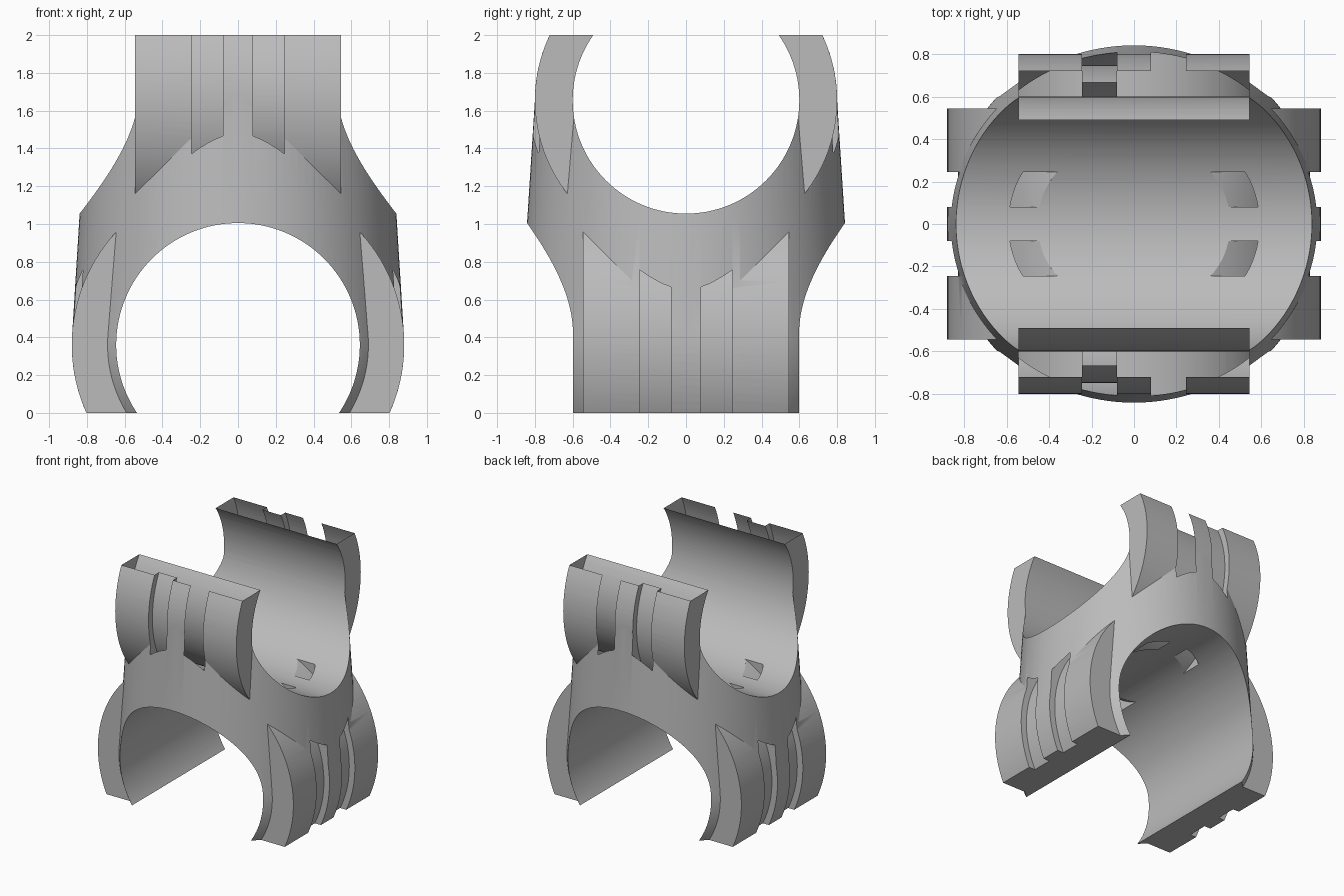
import bpy, bmesh, math
from mathutils import Matrix

cube = bpy.data.objects.get("Cube")
if cube:
    bpy.data.objects.remove(cube)

# Upper channel runs along x, lower channel along y
UPPER = dict(z=1.655, bore=0.6, outer=0.8, slot=(0.75, 0.83), axis='X')
LOWER = dict(z=0.36, bore=0.645, outer=0.88, slot=(0.83, 0.912), axis='Y')
PAD_HALF = 0.545
SLOT_MID, SLOT_WIDTH = 0.163, 0.165
SEGS = 128


def spin_profile(name, points, closed=False):
    """Revolve (radius, height) points around z; open profiles end on the axis."""
    bm = bmesh.new()
    verts = [bm.verts.new((r, 0, h)) for r, h in points]
    edges = [bm.edges.new(pair) for pair in zip(verts, verts[1:])]
    if closed:
        edges.append(bm.edges.new((verts[-1], verts[0])))
    bmesh.ops.spin(bm, geom=verts + edges, cent=(0, 0, 0), axis=(0, 0, 1),
                   angle=math.tau, steps=SEGS, use_duplicate=False)
    bmesh.ops.remove_doubles(bm, verts=bm.verts, dist=1e-5)
    bmesh.ops.recalc_face_normals(bm, faces=bm.faces)
    mesh = bpy.data.meshes.new(name)
    bm.to_mesh(mesh)
    bm.free()
    obj = bpy.data.objects.new(name, mesh)
    bpy.context.collection.objects.link(obj)
    return obj


def lay_along(obj, axis, z, shift=0):
    """Turn a z-axis solid onto x or y and lift it to height z."""
    if axis == 'X':
        m = Matrix.Translation((shift, 0, z)) @ Matrix.Rotation(math.pi / 2, 4, 'Y')
    else:
        m = Matrix.Translation((0, shift, z)) @ Matrix.Rotation(math.pi / 2, 4, 'X')
    obj.data.transform(m)
    return obj


def cylinder(name, radius, half, ring):
    pts = [(0, -half), (radius, -half), (radius, half), (0, half)]
    return lay_along(spin_profile(name, pts), ring['axis'], ring['z'])


def combine(target, tool, operation):
    mod = target.modifiers.new(operation.title(), 'BOOLEAN')
    mod.object, mod.operation, mod.solver = tool, operation, 'EXACT'
    deps = bpy.context.evaluated_depsgraph_get()
    mesh = bpy.data.meshes.new_from_object(target.evaluated_get(deps))
    target.modifiers.clear()
    target.data = mesh
    bpy.data.objects.remove(tool)


def arc(ring, z0, z1, steps):
    heights = [z0 + (z1 - z0) * i / steps for i in range(steps + 1)]
    return [(math.sqrt(ring['outer'] ** 2 - (h - ring['z']) ** 2), h) for h in heights]


# Round core: barrel arcs at both ends joined by a tapered waist
profile = arc(LOWER, -0.1, 0.4, 16) + [(0.84, 1.03)] + arc(UPPER, 1.655, 2.1, 16)
core = spin_profile("pipe_cross_clip", [(0, -0.1)] + profile + [(0, 2.1)])

# Clamp pads around each channel
for ring in (UPPER, LOWER):
    combine(core, cylinder("clamp_pad", ring['outer'], PAD_HALF, ring), 'UNION')

# Pipe channels
for ring in (UPPER, LOWER):
    combine(core, cylinder("channel_cutter", ring['bore'], 1.5, ring), 'DIFFERENCE')

# Pairs of tie slots ringing each channel
for ring in (UPPER, LOWER):
    r0, r1 = ring['slot']
    h = SLOT_WIDTH / 2
    for side in (-1, 1):
        slot = spin_profile("slot_cutter", [(r0, -h), (r1, -h), (r1, h), (r0, h)], True)
        lay_along(slot, ring['axis'], ring['z'], side * SLOT_MID)
        combine(core, slot, 'DIFFERENCE')

# Flat top and bottom
bpy.ops.mesh.primitive_cube_add(size=2, location=(0, 0, 1))
trim = bpy.context.object
combine(core, trim, 'INTERSECT')

# Plain grey plastic
grey = bpy.data.materials.new("grey_plastic")
grey.use_nodes = True
grey.diffuse_color = (0.5, 0.5, 0.5, 1)
grey.node_tree.nodes["Principled BSDF"].inputs["Base Color"].default_value = (0.5, 0.5, 0.5, 1)
core.data.materials.clear()
core.data.materials.append(grey)

bpy.ops.object.select_all(action='DESELECT')
core.select_set(True)
bpy.context.view_layer.objects.active = core
bpy.ops.object.shade_smooth_by_angle(angle=math.radians(25))
